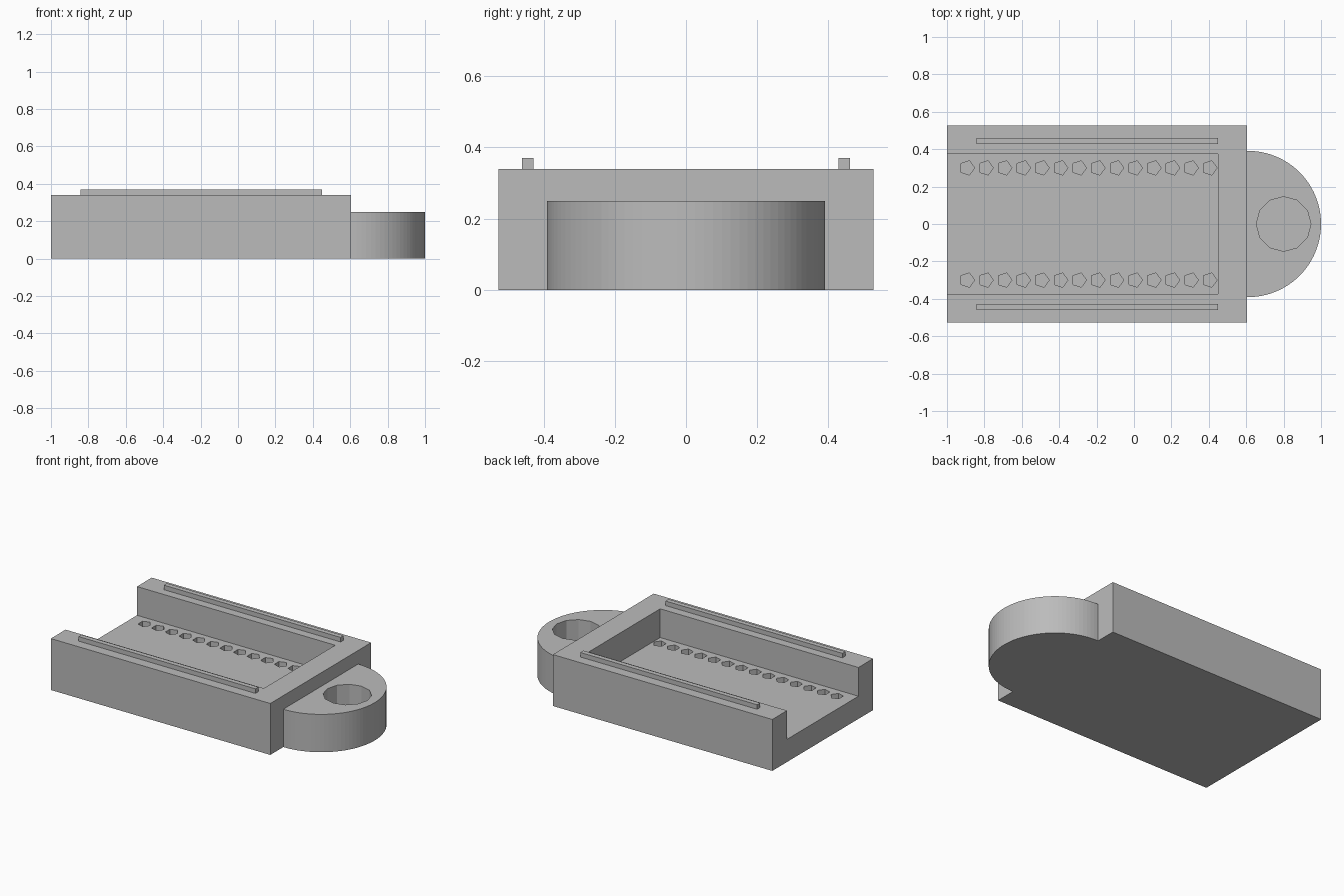
import bpy, bmesh, math
from mathutils import Matrix

default = bpy.data.objects.get("Cube")
if default:
    bpy.data.objects.remove(default, do_unlink=True)

grey = bpy.data.materials.new("plain grey")
grey.use_nodes = True
colour = (0.5, 0.5, 0.5, 1)
grey.diffuse_color = colour
grey.node_tree.nodes["Principled BSDF"].inputs["Base Color"].default_value = colour


def make(name, bm):
    mesh = bpy.data.meshes.new(name)
    bmesh.ops.recalc_face_normals(bm, faces=bm.faces)
    bm.to_mesh(mesh)
    bm.free()
    obj = bpy.data.objects.new(name, mesh)
    mesh.materials.append(grey)
    bpy.context.collection.objects.link(obj)
    return obj


def box(name, x0, x1, y0, y1, z0, z1):
    bm = bmesh.new()
    size = Matrix.Diagonal((x1 - x0, y1 - y0, z1 - z0, 1))
    centre = Matrix.Translation(((x0 + x1) / 2, (y0 + y1) / 2, (z0 + z1) / 2))
    bmesh.ops.create_cube(bm, size=1, matrix=centre @ size)
    return make(name, bm)


def prisms(name, outlines, z0, z1):
    """Extrude each flat outline from z0 up to z1."""
    bm = bmesh.new()
    for outline in outlines:
        low = [bm.verts.new((x, y, z0)) for x, y in outline]
        high = [bm.verts.new((x, y, z1)) for x, y in outline]
        bm.faces.new(low)
        bm.faces.new(high)
        for i in range(len(low)):
            j = (i + 1) % len(low)
            bm.faces.new((low[i], low[j], high[j], high[i]))
    return make(name, bm)


def ring(x, y, radius, sides):
    steps = [math.tau * i / sides for i in range(sides)]
    return [(x + radius * math.cos(a), y + radius * math.sin(a)) for a in steps]


def cut(obj, cutter):
    """Subtract the cutter, bake the result and drop the cutter."""
    mod = obj.modifiers.new("cut", 'BOOLEAN')
    mod.operation = 'DIFFERENCE'
    mod.solver = 'EXACT'
    mod.object = cutter
    bpy.context.view_layer.update()
    graph = bpy.context.evaluated_depsgraph_get()
    baked = bpy.data.meshes.new_from_object(obj.evaluated_get(graph))
    obj.modifiers.clear()
    obj.data = baked
    bpy.data.objects.remove(cutter, do_unlink=True)


END = 0.605      # closed end of the tray
FLOOR = 0.15     # tray floor height
BASE = 0.04      # thickness left under the holes

# Tray body, open at one end, with two rows of five-sided pin sockets
body = box("tray_body", -1, END, -0.527, 0.527, 0, 0.34)
cut(body, box("tray_cutter", -1.1, 0.45, -0.373, 0.373, FLOOR, 0.5))
sockets = [ring(-0.892 + 0.0997 * i, y, 0.04, 5)
           for i in range(14) for y in (-0.3, 0.3)]
cut(body, prisms("socket_cutter", sockets, BASE, FLOOR + 0.1))

# Rounded lug with a blind hole
RADIUS = 0.391
arc = [math.pi * (i / 48 - 0.5) for i in range(49)]
outline = [(END, -RADIUS)]
outline += [(1 - RADIUS + RADIUS * math.cos(a), RADIUS * math.sin(a)) for a in arc]
outline += [(END, RADIUS)]
lug = prisms("end_lug", [outline], 0, 0.25)
cut(lug, prisms("lug_hole_cutter", [ring(0.8, 0, 0.146, 12)], BASE, 0.4))

# Thin guide rails on top of both side walls
for name, y in (("right_rail", -0.445), ("left_rail", 0.445)):
    box(name, -0.843, 0.45, y - 0.016, y + 0.016, 0.34, 0.37)
